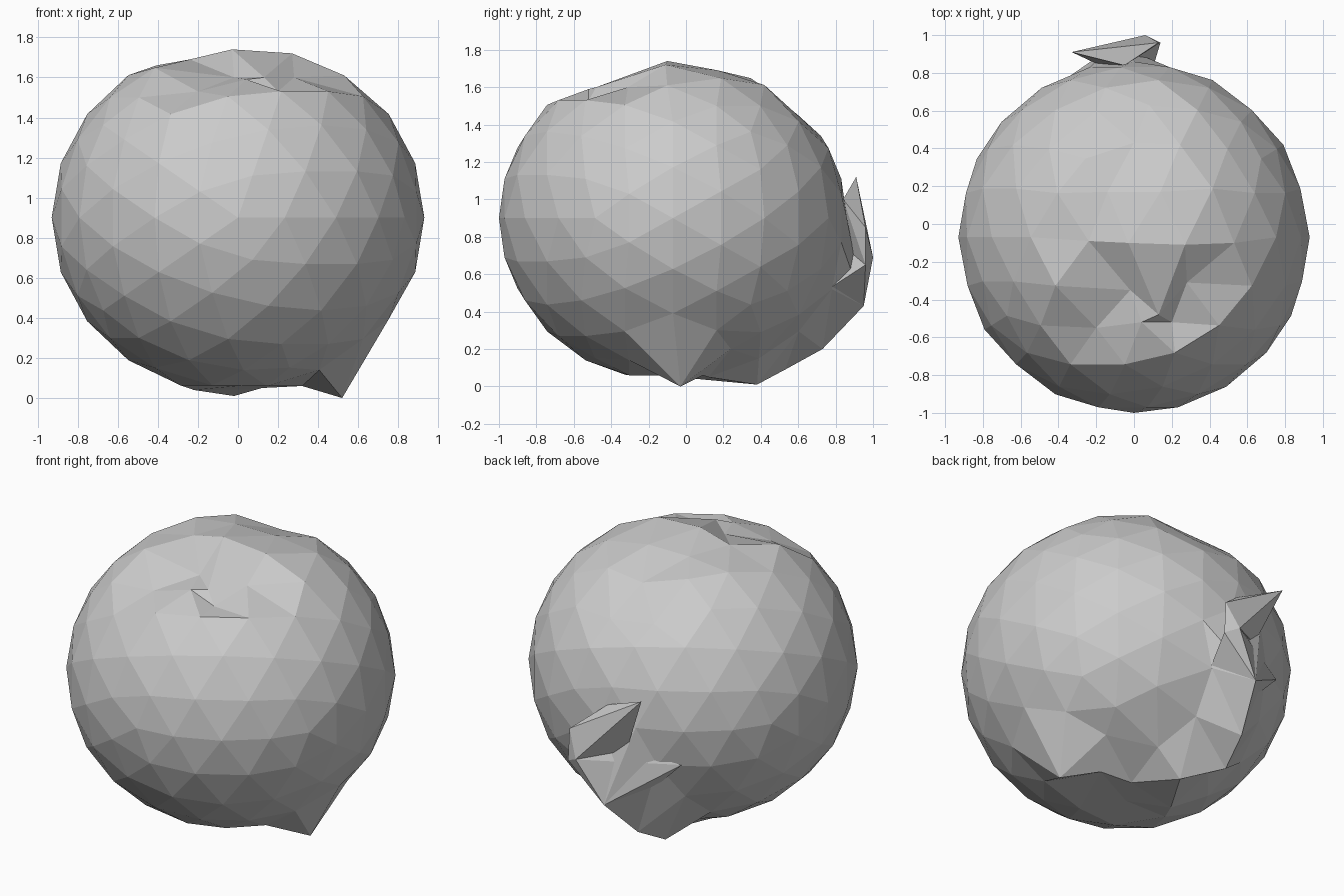
import bpy
import bmesh
import math
from mathutils import Matrix, Vector

cube = bpy.data.objects.get("Cube")
if cube:
    bpy.data.objects.remove(cube)

# One plain grey
grey = bpy.data.materials.new("stone_grey")
grey.use_nodes = True
colour = (0.6, 0.6, 0.6, 1)
grey.diffuse_color = colour
grey.node_tree.nodes["Principled BSDF"].inputs["Base Color"].default_value = colour


def finish(bm, name):
    """Turn a bmesh into a flat-shaded object."""
    bmesh.ops.recalc_face_normals(bm, faces=bm.faces)
    mesh = bpy.data.meshes.new(name)
    bm.to_mesh(mesh)
    bm.free()
    mesh.materials.append(grey)
    obj = bpy.data.objects.new(name, mesh)
    bpy.context.collection.objects.link(obj)
    return obj


def pull(bm, targets):
    """Move the nearest unused vertex onto each target point."""
    free = set(bm.verts)
    moves = []
    for target in map(Vector, targets):
        vert = min(free, key=lambda v: (v.co - target).length)
        free.remove(vert)
        moves.append((vert, target))
    for vert, target in moves:
        vert.co = target


def shard(name, points):
    """Angular solid wrapped around a few points."""
    bm = bmesh.new()
    for point in points:
        bm.verts.new(point)
    bmesh.ops.convex_hull(bm, input=bm.verts)
    finish(bm, name)


# Faceted ball, poles facing front and back
ball = bmesh.new()
bmesh.ops.create_icosphere(ball, subdivisions=3, radius=0.93)
turn = Matrix.Rotation(math.radians(90), 4, "X")
squash = Matrix.Diagonal((1, 1, 0.946, 1))
ball.transform(Matrix.Translation((0, -0.07, 0.9)) @ squash @ turn)

# Dented crown: a ridge with a sloping panel in front
crown = [
    (-0.03, -0.1, 1.74), (0.27, -0.11, 1.72),
    (-0.24, -0.09, 1.69), (0.53, -0.1, 1.61),
    (0.04, -0.52, 1.59), (0.2, -0.52, 1.53), (-0.2, -0.55, 1.53),
    (-0.02, -0.35, 1.6), (0.28, -0.31, 1.6), (0.13, -0.48, 1.6),
    (0.14, 0.17, 1.69), (-0.14, 0.17, 1.69), (0.0, 0.43, 1.59),
    (-0.2, 0.6, 1.45), (0.08, 0.63, 1.42),
]
# Pointed corner underneath and the crumpled rear
base = [
    (0.52, -0.03, 0.0), (0.75, -0.07, 0.39),
    (0.12, 0.12, 0.05), (0.32, 0.09, 0.06), (-0.22, 0.06, 0.04),
    (0.47, 0.4, 0.29), (0.41, 0.24, 0.2),
    (-0.02, 0.38, 0.01), (0.15, 0.39, 0.15),
    (-0.23, 0.53, 0.09), (-0.18, 0.73, 0.2), (-0.1, 0.95, 0.43),
    (0.08, 0.78, 0.52), (0.0, -0.07, 0.06),
]
pull(ball, crown + base)
finish(ball, "ball")

# Torn flaps sticking out at the back
tip, corner = (0.06, 1.0, 0.69), (0.14, 0.96, 0.65)
shard("upper_rear_flap", [
    (-0.33, 0.91, 1.12), (0.13, 0.96, 0.85), tip, corner,
    (-0.05, 0.84, 1.0), (-0.18, 0.84, 0.75),
])
shard("lower_rear_flap", [
    tip, corner, (-0.1, 0.95, 0.43), (-0.46, 0.7, 0.68),
    (-0.24, 0.73, 0.45), (0.08, 0.76, 0.52), (-0.18, 0.83, 0.75),
])
